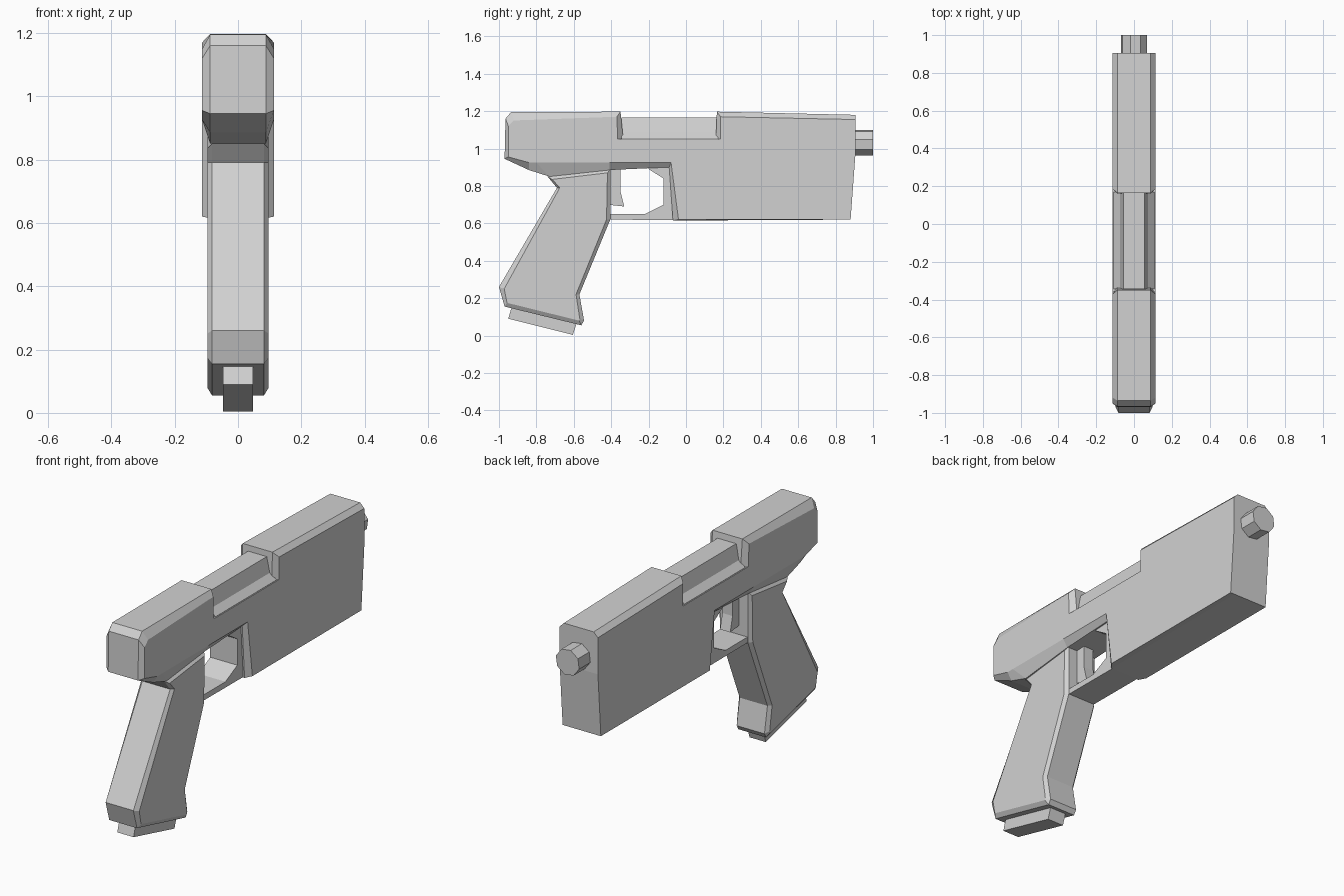
import bpy, bmesh, math

grey = bpy.data.materials.new("plain grey")
grey.diffuse_color = (0.64, 0.64, 0.64, 1)


def finish(name, bm):
    bmesh.ops.recalc_face_normals(bm, faces=bm.faces)
    me = bpy.data.meshes.new(name)
    bm.to_mesh(me)
    bm.free()
    me.materials.append(grey)
    ob = bpy.data.objects.new(name, me)
    bpy.context.collection.objects.link(ob)
    return ob


def skin(name, loops):
    """Join matching loops of points with quads and cap both ends."""
    bm = bmesh.new()
    rings = [[bm.verts.new(p) for p in loop] for loop in loops]
    n = len(rings[0])
    for a, b in zip(rings, rings[1:]):
        for i in range(n):
            j = (i + 1) % n
            bm.faces.new((a[i], a[j], b[j], b[i]))
    bm.faces.new(rings[0])
    bm.faces.new(rings[-1])
    return finish(name, bm)


def side_shape(name, *layers):
    """Symmetric solid from (half width, side profile) layers, outermost first."""
    left = [(-w, p) for w, p in layers]
    right = [(w, p) for w, p in reversed(layers)]
    return skin(name, [[(x, y, z) for y, z in p] for x, p in left + right])


# Body: flat sides, chamfered top and rear, undercut and top notch
body_mid = [(-0.97, 0.945), (-0.965, 1.16), (-0.935, 1.195), (-0.35, 1.197),
            (-0.335, 1.05), (0.16, 1.05), (0.165, 1.197), (0.905, 1.18),
            (0.905, 0.96), (0.88, 0.62), (-0.07, 0.615), (-0.09, 0.90),
            (-0.41, 0.885), (-0.73, 0.85), (-0.84, 0.885)]
body_side = [(-0.95, 0.955), (-0.95, 1.12), (-0.92, 1.15), (-0.37, 1.17),
             (-0.365, 1.05), (0.185, 1.05), (0.185, 1.17), (0.905, 1.155),
             (0.905, 0.96), (0.88, 0.62), (-0.04, 0.62), (-0.08, 0.925),
             (-0.41, 0.925), (-0.80, 0.925), (-0.84, 0.925)]
side_shape("body", (0.113, body_side), (0.088, body_mid))

# Raised rib inside the notch
rib = [(-0.108, 1.04), (-0.108, 1.052), (-0.075, 1.085), (-0.055, 1.165),
       (0.055, 1.165), (0.075, 1.085), (0.108, 1.052), (0.108, 1.04)]
skin("notch_rib", [[(x, y, z) for x, z in rib] for y in (-0.345, 0.17)])

# Grip with chamfered edges
grip_mid = [(-0.74, 0.85), (-0.69, 0.79), (-1.0, 0.26), (-0.97, 0.155),
            (-0.56, 0.055), (-0.545, 0.08), (-0.57, 0.22), (-0.405, 0.62), (-0.405, 0.89)]
grip_side = [(-0.715, 0.835), (-0.675, 0.79), (-0.972, 0.25), (-0.957, 0.175),
             (-0.572, 0.08), (-0.568, 0.09), (-0.588, 0.22), (-0.425, 0.62), (-0.42, 0.87)]
side_shape("grip", (0.097, grip_side), (0.082, grip_mid))

# Base block under the grip
side_shape("grip_base", (0.048, [(-0.93, 0.16), (-0.95, 0.09), (-0.605, 0.004), (-0.58, 0.08)]))

# Guard loop and the lever inside it
side_shape("guard", (0.08, [(-0.43, 0.62), (-0.06, 0.618), (-0.08, 0.915), (-0.2, 0.915),
                            (-0.2, 0.89), (-0.12, 0.84), (-0.12, 0.70), (-0.22, 0.65),
                            (-0.43, 0.65)]))
side_shape("lever", (0.03, [(-0.42, 0.90), (-0.35, 0.90), (-0.35, 0.77), (-0.33, 0.69),
                            (-0.42, 0.70)]))

# Eight-sided stub at the far end
ring = [(0.071 * math.cos(a), 1.03 + 0.071 * math.sin(a))
        for a in (math.radians(15 + 45 * i) for i in range(8))]
skin("end_stub", [[(x, y, z) for x, z in ring] for y in (0.88, 1.0)])
